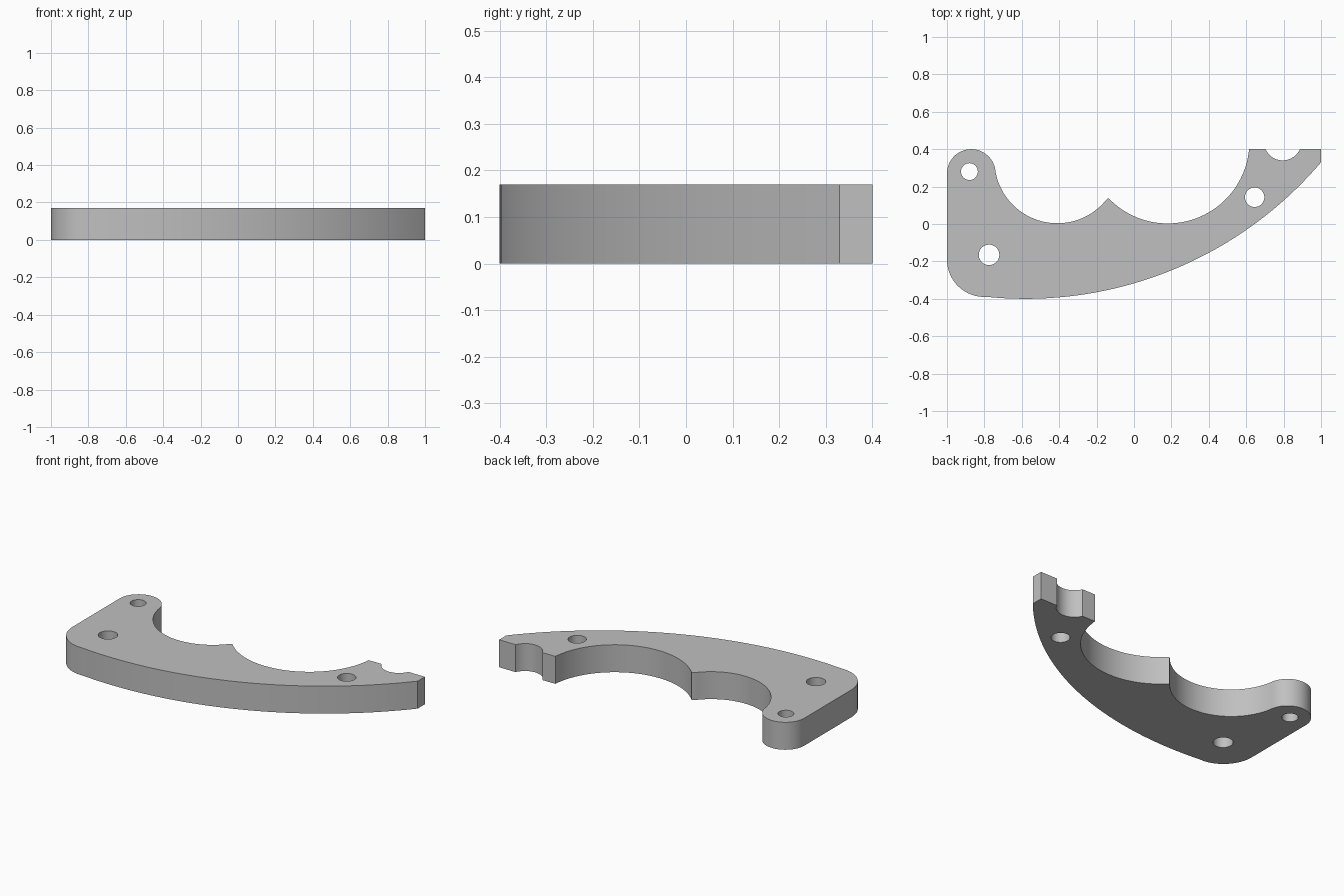
import bpy, bmesh
from math import pi, sin, cos, atan2, sqrt, radians

if "Cube" in bpy.data.objects:
    bpy.data.objects.remove(bpy.data.objects["Cube"], do_unlink=True)

THICKNESS = 0.17


def arc(cx, cy, r, a0, a1, n):
    """Points on an arc, angles in degrees."""
    return [(cx + r * cos(radians(a0 + (a1 - a0) * i / n)),
             cy + r * sin(radians(a0 + (a1 - a0) * i / n))) for i in range(n + 1)]


def arc_between(cx, cy, r, p, q, n):
    """Lower arc from near p to near q, running in increasing angle."""
    a0 = atan2(p[1] - cy, p[0] - cx) % (2 * pi)
    a1 = atan2(q[1] - cy, q[0] - cx) % (2 * pi)
    if a1 < a0:
        a1 += 2 * pi
    return arc(cx, cy, r, a0 * 180 / pi, a1 * 180 / pi, n)


# Outline, counterclockwise, starting at the lower left corner
cusp = (-0.135, 0.14)
outline = arc(-0.8, -0.19, 0.2, 180, 264, 20)                             # rounded corner
outline += arc_between(-0.58, 1.675, 2.075, (-0.79, -0.389), (1, 0.33), 64)  # long outer sweep
outline[-1] = (1, 0.33)
outline += [(1, 0.4)]                                                     # square tip
outline += arc_between(0.795, 0.44, 0.1, (0.703, 0.4), (0.887, 0.4), 20)[::-1]  # small notch
outline += arc_between(0.18, 0.44, 0.437, cusp, (0.615, 0.4), 48)[::-1]   # large scallop
outline += arc_between(-0.41, 0.34, 0.336, (-0.739, 0.27), cusp, 40)[::-1][1:]  # small scallop
outline += arc(-0.87, 0.27, 0.13, 4, 180, 32)                             # rounded lobe

# Bolt holes
holes = [arc(x, y, r, 0, 360, 32)[:-1] for x, y, r in
         ((-0.88, 0.28, 0.045), (-0.775, -0.165, 0.055), (0.645, 0.143, 0.052))]

# Fill the outline around the holes, then extrude to thickness
bm = bmesh.new()
edges = []
for loop in [outline] + holes:
    verts = [bm.verts.new((x, y, 0)) for x, y in loop]
    edges += [bm.edges.new((verts[i - 1], verts[i])) for i in range(len(verts))]
bmesh.ops.remove_doubles(bm, verts=bm.verts[:], dist=0.001)
bmesh.ops.triangle_fill(bm, use_beauty=True, use_dissolve=False, edges=bm.edges[:])
extruded = bmesh.ops.extrude_face_region(bm, geom=bm.faces[:], use_keep_orig=True)["geom"]
for v in extruded:
    if isinstance(v, bmesh.types.BMVert):
        v.co.z = THICKNESS
bmesh.ops.recalc_face_normals(bm, faces=bm.faces[:])
mesh = bpy.data.meshes.new("scalloped_plate")
bm.to_mesh(mesh)
bm.free()

plate = bpy.data.objects.new("scalloped_plate", mesh)
bpy.context.collection.objects.link(plate)

# Plain grey material
grey = bpy.data.materials.new("plain_grey")
grey.use_nodes = True
grey.diffuse_color = (0.53, 0.53, 0.53, 1)
grey.node_tree.nodes["Principled BSDF"].inputs["Base Color"].default_value = (0.53, 0.53, 0.53, 1)
mesh.materials.append(grey)

# Smooth curved walls, crisp rims
bpy.ops.object.select_all(action="DESELECT")
plate.select_set(True)
bpy.context.view_layer.objects.active = plate
bpy.ops.object.shade_smooth_by_angle(angle=radians(30))
